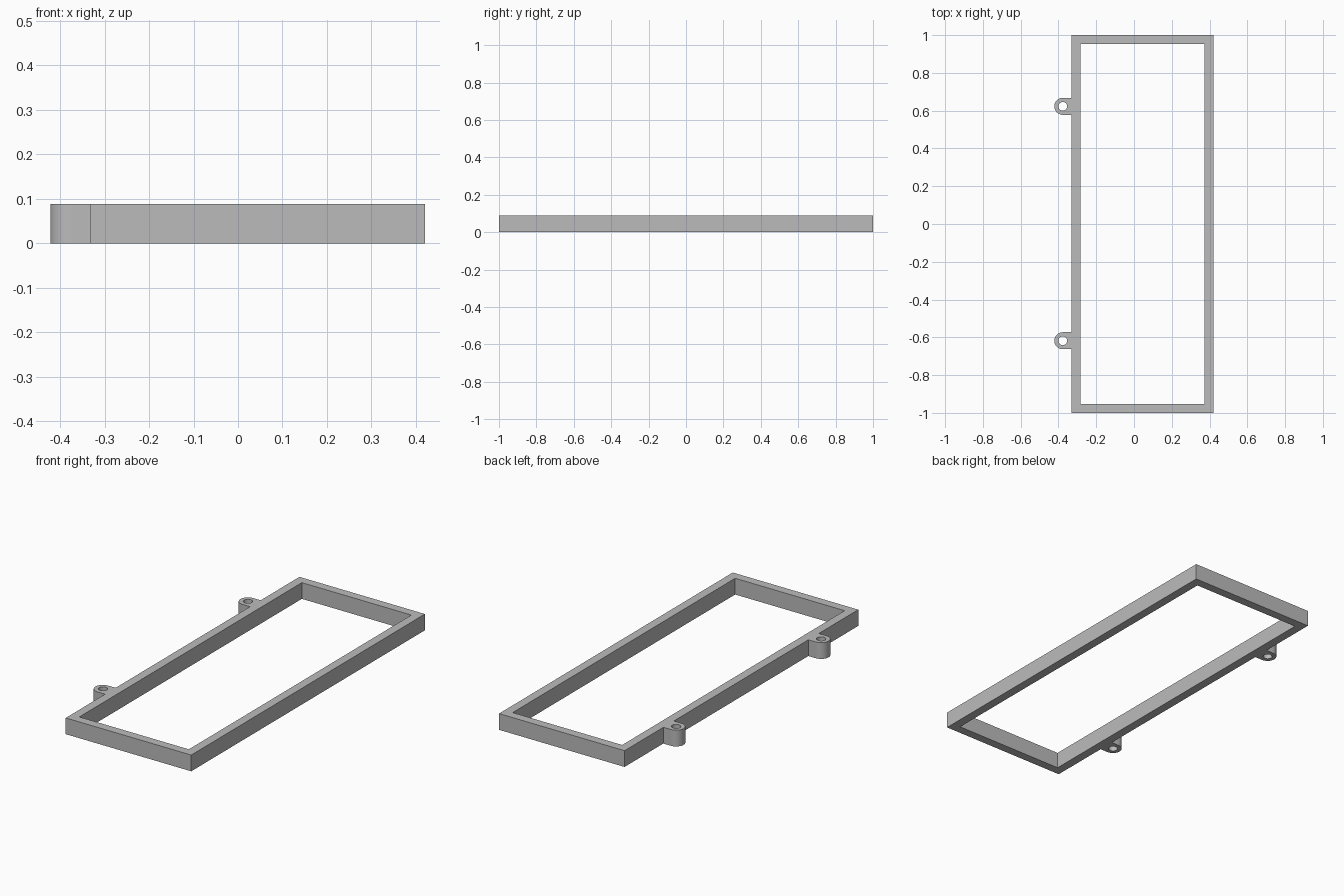
import bpy
import bmesh
from math import cos, sin, tau

cube = bpy.data.objects.get("Cube")
if cube:
    bpy.data.objects.remove(cube, do_unlink=True)

HEIGHT = 0.088
LEFT, RIGHT, WALL = -0.332, 0.42, 0.048
LUG_R, HOLE_R, SIDES = 0.045, 0.023, 48

grey = bpy.data.materials.new("plain grey")
grey.use_nodes = True
colour = (0.5, 0.5, 0.5, 1)
grey.diffuse_color = colour
grey.node_tree.nodes["Principled BSDF"].inputs["Base Color"].default_value = colour


def ring_prism(name, outer, inner, location=(0, 0, 0)):
    """Solid of the full height between two outlines with matching points."""
    bm = bmesh.new()
    rings = [[bm.verts.new((x, y, z)) for x, y in outline]
             for outline, z in ((outer, 0), (outer, HEIGHT), (inner, HEIGHT), (inner, 0))]
    for a, b in zip(rings, rings[1:] + rings[:1]):
        for i in range(len(a)):
            j = (i + 1) % len(a)
            bm.faces.new((a[i], a[j], b[j], b[i]))
    bmesh.ops.recalc_face_normals(bm, faces=bm.faces)
    mesh = bpy.data.meshes.new(name)
    bm.to_mesh(mesh)
    bm.free()
    mesh.materials.append(grey)
    obj = bpy.data.objects.new(name, mesh)
    obj.location = location
    bpy.context.collection.objects.link(obj)
    return obj


def rectangle(x0, x1, y):
    return [(x0, -y), (x1, -y), (x1, y), (x0, y)]


# Rectangular frame
ring_prism("frame", rectangle(LEFT, RIGHT, 1),
           rectangle(LEFT + WALL, RIGHT - WALL, 1 - WALL))

# Screw lugs: round on the outside, square where they meet the frame
circle = [(cos(tau * i / SIDES), sin(tau * i / SIDES)) for i in range(SIDES)]
lug_outline, hole_outline = [], []
for c, s in circle:
    reach = LUG_R / max(abs(c), abs(s)) if c > 0 else LUG_R
    lug_outline.append((c * reach, s * reach))
    hole_outline.append((c * HOLE_R, s * HOLE_R))

for name, y in (("back_lug", 0.623), ("front_lug", -0.618)):
    lug = ring_prism(name, lug_outline, hole_outline, (LEFT - LUG_R, y, 0))
    bpy.ops.object.select_all(action="DESELECT")
    lug.select_set(True)
    bpy.context.view_layer.objects.active = lug
    bpy.ops.object.shade_smooth_by_angle()
